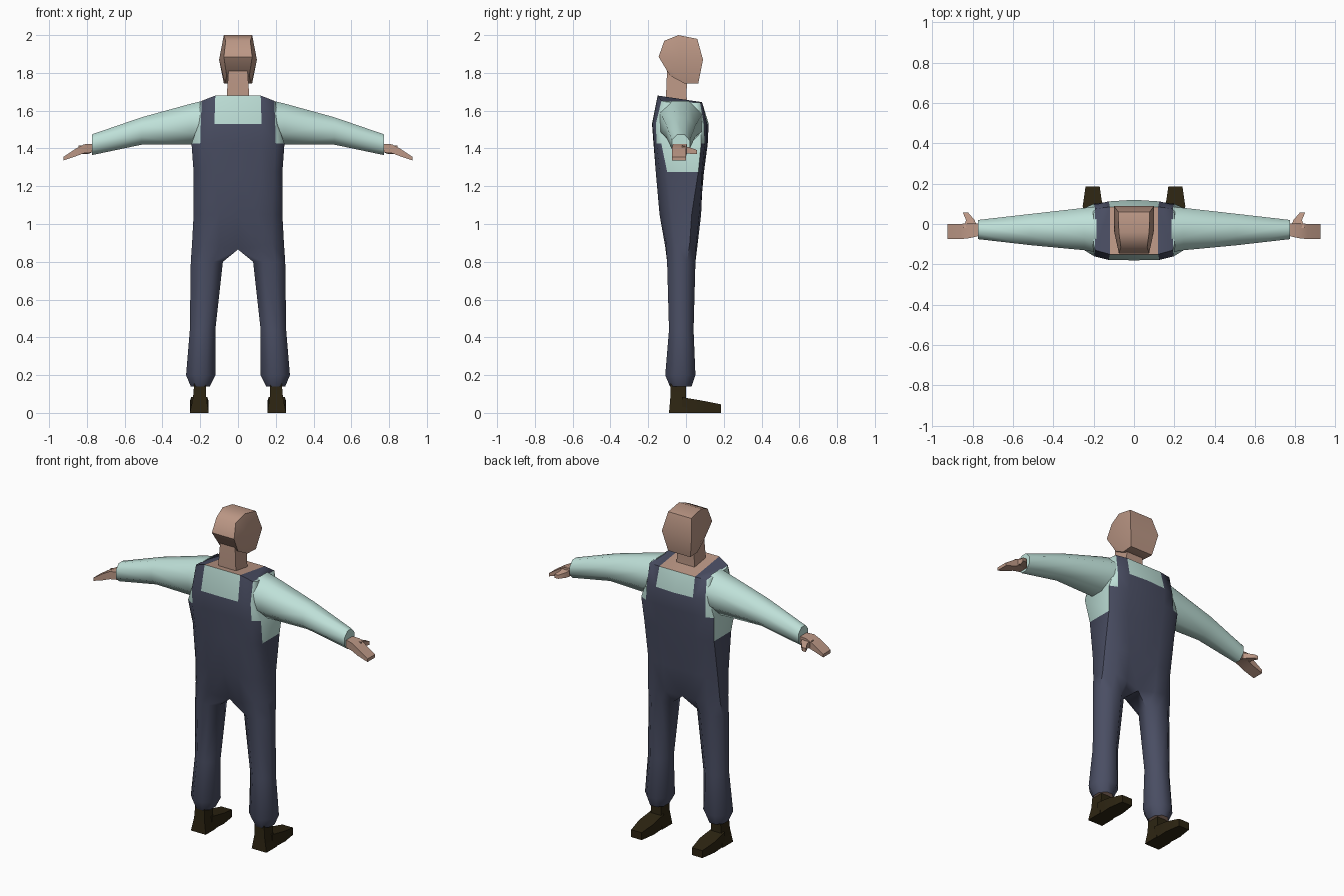
import bpy, bmesh, math

if "Cube" in bpy.data.objects:
    bpy.data.objects.remove(bpy.data.objects["Cube"])


def material(name, rgb):
    m = bpy.data.materials.new(name)
    m.diffuse_color = (*rgb, 1)
    m.use_nodes = True
    m.node_tree.nodes["Principled BSDF"].inputs["Base Color"].default_value = m.diffuse_color
    return m


SKIN = material("skin", (0.50, 0.31, 0.235))
SHIRT = material("pale_teal_shirt", (0.52, 0.75, 0.69))
NAVY = material("navy_overalls", (0.068, 0.076, 0.125))
SHOE = material("dark_brown_shoe", (0.026, 0.018, 0.006))

# Eight-sided section as fractions of a bounding rectangle
OCT = [(0, .72), (.3, 1), (.7, 1), (1, .7), (1, .3), (.7, 0), (.3, 0), (0, .28)]
RECT = [(0, 0), (1, 0), (1, 1), (0, 1)]


def section(shape, a0, a1, b0, b1):
    return [(a0 + (a1 - a0) * u, b0 + (b1 - b0) * v) for u, v in shape]


def finish(name, bm, mats, mirror=False, angle=50):
    bmesh.ops.recalc_face_normals(bm, faces=bm.faces)
    me = bpy.data.meshes.new(name)
    bm.to_mesh(me)
    bm.free()
    for m in mats:
        me.materials.append(m)
    me.shade_smooth()
    me.set_sharp_from_angle(angle=math.radians(angle))
    ob = bpy.data.objects.new(name, me)
    bpy.context.collection.objects.link(ob)
    if mirror:
        mod = ob.modifiers.new("mirror", 'MIRROR')
        mod.use_clip = True
        mod.merge_threshold = 0.001
    return ob


def loft(name, rings, mat, mirror=False, angle=50):
    """Skin a list of closed rings and cap both ends."""
    bm = bmesh.new()
    rows = [[bm.verts.new(p) for p in r] for r in rings]
    n = len(rows[0])
    for a, b in zip(rows, rows[1:]):
        for j in range(n):
            k = (j + 1) % n
            bm.faces.new((a[j], a[k], b[k], b[j]))
    for r in (rows[0], rows[-1]):
        for i in range(n // 2 - 1):      # cap as a strip of quads
            bm.faces.new((r[i], r[i + 1], r[n - 2 - i], r[n - 1 - i]))
    return finish(name, bm, [mat], mirror, angle)


# Overalls and shirt body: half built, then mirrored.
# Columns run from front centre round the side to back centre.
leg = [(.15, .25, -.085, .03, .14), (.12, .275, -.11, .05, .2),
       (.12, .255, -.09, .04, .44), (.08, .25, -.10, .05, .8)]
rows = [[(x, y, z) for x, y in section(OCT, x0, x1, y0, y1)]
        for x0, x1, y0, y1, z in leg]
CROTCH = len(rows)


def torso_row(xs, ys, zs):
    xs = xs + xs[::-1]
    zs = zs if isinstance(zs, list) else [zs] * 8
    rows.append(list(zip(xs, ys, zs)))


torso_row([0, .1, .18, .243], [.035, .06, .055, .02, -.06, -.105, -.11, -.08],
          [.865, .88, .9, .9, .9, .9, .88, .865])
torso_row([0, .1, .18, .235], [.075, .08, .07, .03, -.075, -.12, -.14, -.14], 1.05)
torso_row([0, .12, .19, .235], [.095, .09, .085, .065, -.1, -.14, -.16, -.16], 1.275)
torso_row([0, .125, .2, .246], [.115, .11, .1, .08, -.13, -.155, -.17, -.172], 1.425)
torso_row([0, .125, .197, .21], [.12, .112, .095, .08, -.13, -.16, -.178, -.18], 1.53)
torso_row([0, .12, .192, .2], [.085, .085, .075, .05, -.1, -.13, -.15, -.15],
          [1.645, 1.645, 1.642, 1.64, 1.645, 1.652, 1.68, 1.68])

bm = bmesh.new()
grid = [[bm.verts.new(p) for p in r] for r in rows]
PATCH, BIB = CROTCH + 2, CROTCH + 4
for i, (a, b) in enumerate(zip(grid, grid[1:])):
    for j in range(8 if i < CROTCH else 7):
        k = (j + 1) % 8
        f = bm.faces.new((a[j], a[k], b[k], b[j]))
        col = min(j, 6 - j)              # 0 centre, 1 strap, 2 armhole, 3 side
        teal = ((i >= PATCH and col == 3) or (i >= PATCH + 1 and col == 2)
                or (i >= BIB and col == 0))
        f.material_index = 1 if teal else 0
top, hem = grid[-1], grid[0]
for j, m in enumerate((2, 0, 1)):        # neckline, strap top, shoulder
    f = bm.faces.new((top[j], top[j + 1], top[6 - j], top[7 - j]))
    f.material_index = m
for j in range(3):                       # trouser opening
    f = bm.faces.new((hem[j], hem[j + 1], hem[6 - j], hem[7 - j]))
    f.material_index = 2
finish("overalls_and_shirt", bm, [NAVY, SHIRT, SKIN], True, 55)

# Sleeves
sleeve = [(.185, -.14, .085, 1.435, 1.652), (.245, -.13, .08, 1.42, 1.638),
          (.51, -.105, .05, 1.42, 1.565), (.772, -.075, .02, 1.365, 1.475)]
loft("sleeve", [[(x, y, z) for y, z in section(OCT, *s)] for x, *s in sleeve],
     SHIRT, True)

# Hands and thumbs
hand = [(.75, -.055, 0, 1.38, 1.425), (.815, -.07, .005, 1.375, 1.422),
        (.86, -.075, 0, 1.358, 1.398), (.925, -.073, 0, 1.336, 1.355)]
loft("hand", [[(x, y, z) for y, z in section(RECT, *s)] for x, *s in hand],
     SKIN, True)
thumb = [(-.02, .775, .845, 1.378, 1.415), (.02, .79, .832, 1.372, 1.405),
         (.057, .822, .848, 1.37, 1.392)]
loft("thumb", [[(x, y, z) for x, z in section(RECT, *s)] for y, *s in thumb],
     SKIN, True)

# Shoes: ankle shaft and toe
shaft = [(0, .155, .255, -.09, .01), (.08, .168, .238, -.083, 0),
         (.18, .17, .23, -.08, 0)]
loft("shoe_shaft", [[(x, y, z) for x, y in section(RECT, *s)] for z, *s in shaft],
     SHOE, True)
toe = [(-.02, .162, .248, 0, .083), (.09, .156, .254, 0, .064),
       (.185, .17, .24, 0, .045)]
loft("shoe_toe", [[(x, y, z) for x, z in section(RECT, *s)] for y, *s in toe],
     SHOE, True)

# Neck
neck = [(1.64, .062, -.105, .005), (1.7, .058, -.105, .003), (1.82, .05, -.1, .01)]
loft("neck", [[(x, y, z) for x, y in section(RECT, -w, w, y0, y1)]
              for z, w, y0, y1 in neck], SKIN)

# Head: each ring lists back, middle and front points as (half width, y, z)
head = [[(.06, -.085, 1.785), (.07, -.01, 1.745), (.075, .065, 1.745)],
        [(.075, -.145, 1.885), (.1, -.03, 1.87), (.1, .09, 1.87)],
        [(.065, -.115, 1.97), (.075, -.04, 2.0), (.078, .06, 1.98)]]
loft("head", [[(-x, y, z) for x, y, z in r] + r[::-1] for r in head], SKIN)
